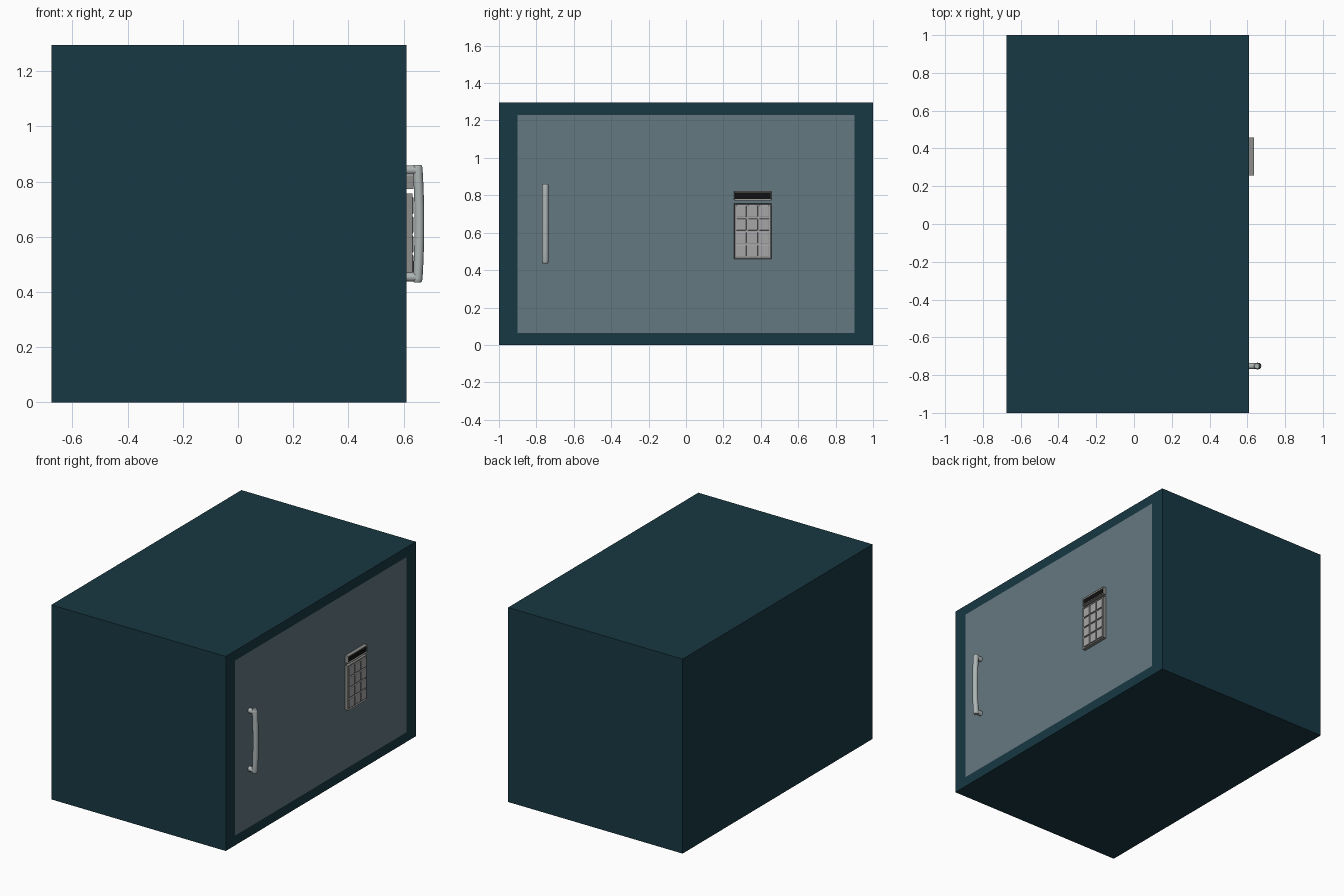
import bpy, bmesh
from mathutils import Vector

if "Cube" in bpy.data.objects:
    bpy.data.objects.remove(bpy.data.objects["Cube"])


def material(name, rgb):
    m = bpy.data.materials.new(name)
    m.diffuse_color = (*rgb, 1)
    m.use_nodes = True
    m.node_tree.nodes["Principled BSDF"].inputs["Base Color"].default_value = m.diffuse_color
    return m


TEAL = material("teal_paint", (0.009, 0.040, 0.056))
DOOR = material("door_grey", (0.127, 0.188, 0.216))
STEEL = material("steel", (0.42, 0.46, 0.46))
FRAME = material("keypad_frame", (0.27, 0.27, 0.26))
KEY = material("key_grey", (0.38, 0.38, 0.39))
BLACK = material("display_black", (0.005, 0.005, 0.005))
FACE = 0.61  # x of the safe's door plane


def add(name, bm, *mats):
    me = bpy.data.meshes.new(name)
    bm.to_mesh(me)
    bm.free()
    for m in mats:
        me.materials.append(m)
    ob = bpy.data.objects.new(name, me)
    bpy.context.collection.objects.link(ob)
    return ob


def cube(lo, hi):
    lo, hi = Vector(lo), Vector(hi)
    bm = bmesh.new()
    bmesh.ops.create_cube(bm, size=1)
    for v in bm.verts:
        v.co = (lo + hi) / 2 + v.co * (hi - lo)
    return bm


def box(name, lo, hi, mat, bevel=0.0):
    ob = add(name, cube(lo, hi), mat)
    if bevel:
        mod = ob.modifiers.new("bevel", "BEVEL")
        mod.width, mod.segments = bevel, 2
    return ob


def inset_front(bm, dy, dz, depth=0.0, index=1):
    """Inset the +x face by separate y and z margins, then push it in."""
    face = max(bm.faces, key=lambda f: f.calc_center_median().x)
    c = face.calc_center_median()
    bmesh.ops.inset_region(bm, faces=[face], thickness=0.001)
    for v in face.verts:
        s = v.co - c
        v.co.y = c.y + (abs(s.y) + 0.001 - dy) * (1 if s.y > 0 else -1)
        v.co.z = c.z + (abs(s.z) + 0.001 - dz) * (1 if s.z > 0 else -1)
        v.co.x -= depth
    face.material_index = index


# Safe body with the flush door
bm = cube((-0.675, -1, 0), (FACE, 1, 1.295))
inset_front(bm, 0.1, 0.065)
add("safe_body", bm, TEAL, DOOR)

# Display: frame with sunken dark window
bm = cube((FACE - 0.005, 0.257, 0.773), (0.635, 0.457, 0.822))
inset_front(bm, 0.005, 0.008, 0.004)
add("display", bm, FRAME, BLACK)

# Keypad tray and 3 x 4 keys
Y0, Y1, Z0, Z1 = 0.257, 0.457, 0.46, 0.757
bm = cube((FACE - 0.005, Y0, Z0), (0.632, Y1, Z1))
inset_front(bm, 0.006, 0.006, 0.006)
add("keypad_tray", bm, FRAME, KEY)
ky, kz = (Y1 - Y0 - 0.016) / 3, (Z1 - Z0 - 0.016) / 4
for r in range(4):
    for c in range(3):
        y, z = Y0 + 0.008 + c * ky, Z0 + 0.008 + r * kz
        box(f"key_{r}_{c}", (0.622, y + 0.004, z + 0.004),
            (0.635, y + ky - 0.004, z + kz - 0.004), KEY, 0.003)


# Handle: slightly bowed grip on two round posts
def rod(name, points, radius):
    cu = bpy.data.curves.new(name, "CURVE")
    cu.dimensions = "3D"
    cu.bevel_depth, cu.bevel_resolution, cu.use_fill_caps = radius, 4, True
    sp = cu.splines.new("POLY")
    sp.points.add(len(points) - 1)
    for p, (x, z, s) in zip(sp.points, points):
        p.co, p.radius = (x, -0.752, z, 1), s
    sp.use_smooth = True
    cu.materials.append(STEEL)
    ob = bpy.data.objects.new(name, cu)
    bpy.context.collection.objects.link(ob)


MID, HALF = 0.648, 0.213
grip = [(0.650, MID - HALF, 0.75), (0.650, MID - HALF + 0.006, 0.95)]
for i in range(9):
    t = -1 + i / 4
    grip.append((0.657 - 0.006 * t * t, MID + t * (HALF - 0.015), 1))
grip += [(0.650, MID + HALF - 0.006, 0.95), (0.650, MID + HALF, 0.75)]
rod("handle_grip", grip, 0.0175)
for side in (-1, 1):
    z = MID + side * 0.194
    rod("handle_post_" + ("lower" if side < 0 else "upper"),
        [(FACE - 0.01, z, 1), (0.652, z, 1)], 0.0165)
